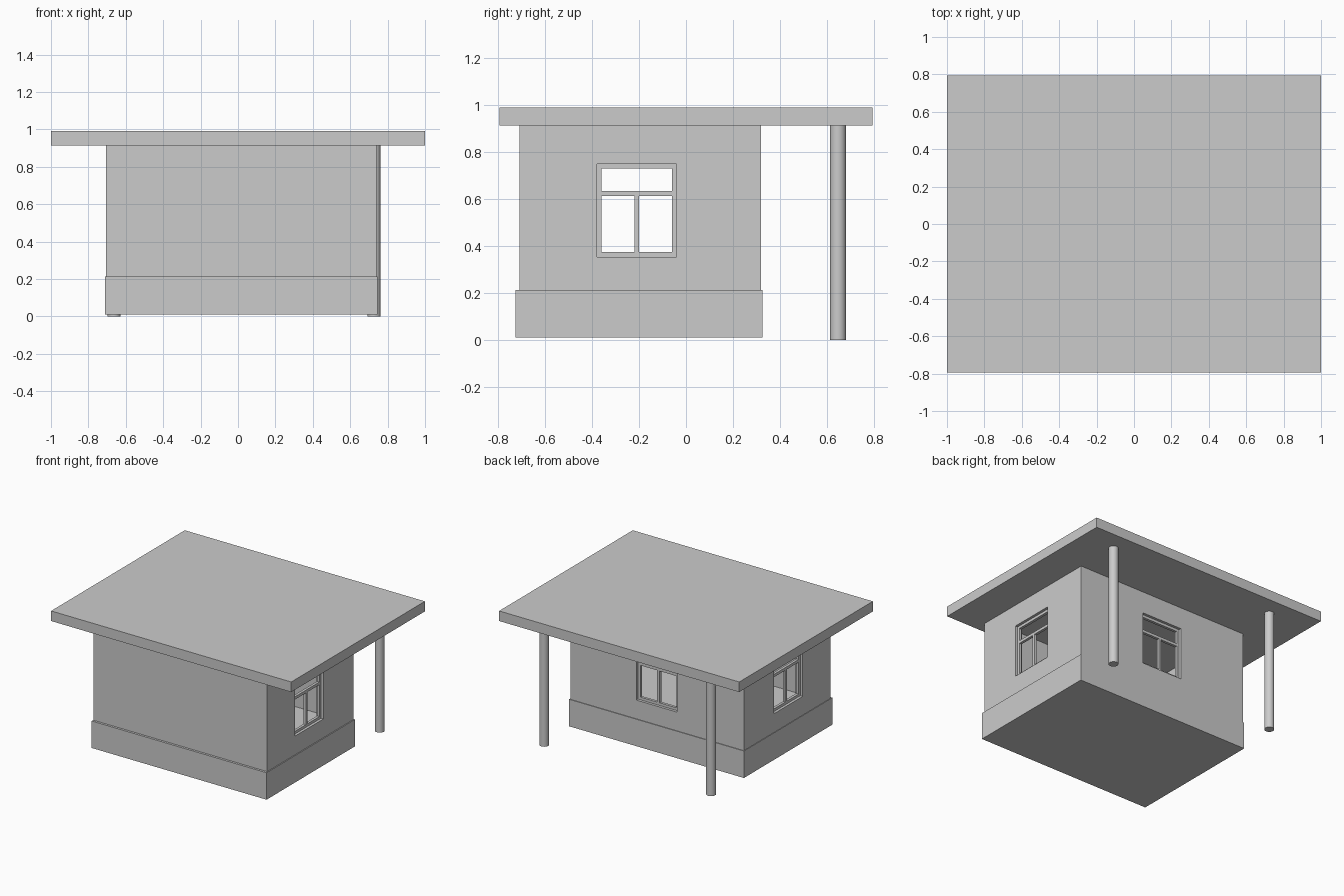
import bpy, bmesh
from mathutils import Vector, Matrix

if "Cube" in bpy.data.objects:
    bpy.data.objects.remove(bpy.data.objects["Cube"])


def box(name, lo, hi):
    """Axis-aligned box between two corners."""
    bm = bmesh.new()
    bmesh.ops.create_cube(bm, size=1)
    lo, hi = Vector(lo), Vector(hi)
    for v in bm.verts:
        v.co = (lo + hi) / 2 + v.co * (hi - lo)
    mesh = bpy.data.meshes.new(name)
    bm.to_mesh(mesh)
    bm.free()
    ob = bpy.data.objects.new(name, mesh)
    bpy.context.collection.objects.link(ob)
    return ob


def cut(target, cutter):
    cutter.hide_render = True
    cutter.hide_viewport = True
    cutter.display_type = 'WIRE'
    mod = target.modifiers.new("cut", 'BOOLEAN')
    mod.operation = 'DIFFERENCE'
    mod.solver = 'EXACT'
    mod.object = cutter


X0, X1, Y0, Y1 = -0.706, 0.740, -0.71, 0.32
WALL, BAR = 0.06, 0.02          # wall thickness, window bar width
Z0, Z1 = 0.354, 0.75            # window opening height
HALF = 0.17                     # half window width

# Plinth and flat roof
box("plinth", (-0.71, -0.727, 0.01), (0.747, 0.325, 0.213))
box("roof", (-1, -0.795, 0.914), (1, 0.795, 0.99))

# Hollow walls
walls = box("walls", (X0, Y0, 0.213), (X1, Y1, 0.914))
cut(walls, box("room_cutter", (X0 + WALL, Y0 + WALL, 0.1), (X1 - WALL, Y1 - WALL, 1.1)))


def window(side, along_x, centre, face, inward):
    """Opening plus recessed frame: transom with two panes below."""
    def slab(name, u0, u1, z0, z1, d0, d1):
        a, b = sorted((face + inward * d0, face + inward * d1))
        if along_x:
            return box(name, (centre + u0, a, z0), (centre + u1, b, z1))
        return box(name, (a, centre + u0, z0), (b, centre + u1, z1))

    cut(walls, slab(side + "_window_cutter", -HALF, HALF, Z0, Z1, -0.05, WALL + 0.05))
    bars = {
        "left_stile": (-HALF, -HALF + BAR, Z0, Z1),
        "right_stile": (HALF - BAR, HALF, Z0, Z1),
        "sill_rail": (-HALF + BAR, HALF - BAR, Z0, Z0 + BAR),
        "head_rail": (-HALF + BAR, HALF - BAR, Z1 - BAR, Z1),
        "transom": (-HALF + BAR, HALF - BAR, 0.613, 0.634),
        "mullion": (-BAR / 2, BAR / 2, Z0 + BAR, 0.613),
    }
    for part, r in bars.items():
        slab(f"{side}_window_{part}", *r, 0.02, 0.04)


# Windows in both sides and the back
window("right", False, -0.21, X1, -1)
window("left", False, -0.21, X0, 1)
window("back", True, 0.02, Y1, -1)

# Round posts under the rear overhang
for side, x in (("left", -0.663), ("right", 0.727)):
    bpy.ops.mesh.primitive_cylinder_add(vertices=32, radius=0.034, depth=0.914,
                                        location=(x, 0.648, 0.457))
    post = bpy.context.object
    post.name = side + "_post"
    bpy.ops.object.shade_smooth_by_angle()
